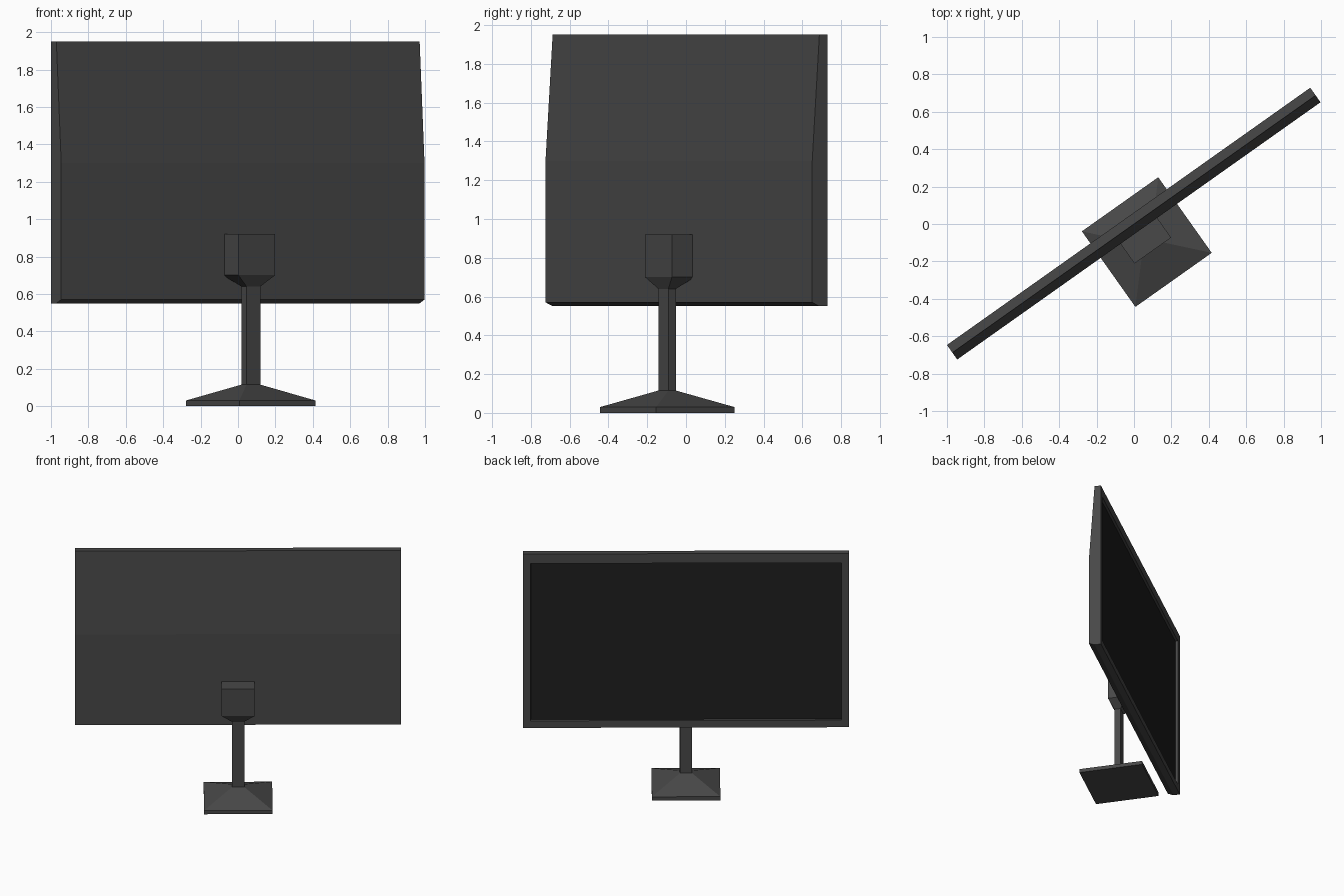
import bpy
import bmesh
from math import radians

TURN = radians(35.3)   # the whole display is swivelled about z

cube = bpy.data.objects.get("Cube")
if cube:
    bpy.data.objects.remove(cube, do_unlink=True)


def make_material(name, value):
    mat = bpy.data.materials.new(name)
    mat.use_nodes = True
    colour = (value, value, value, 1)
    mat.diffuse_color = colour
    bsdf = mat.node_tree.nodes["Principled BSDF"]
    bsdf.inputs["Base Color"].default_value = colour
    bsdf.inputs["Roughness"].default_value = 0.6
    return mat


plastic = make_material("dark grey plastic", 0.065)
glass = make_material("black screen", 0.013)


def add_object(name, bm, *materials):
    bmesh.ops.recalc_face_normals(bm, faces=bm.faces)
    mesh = bpy.data.meshes.new(name)
    bm.to_mesh(mesh)
    bm.free()
    for mat in materials:
        mesh.materials.append(mat)
    obj = bpy.data.objects.new(name, mesh)
    obj.rotation_euler.z = TURN
    bpy.context.collection.objects.link(obj)
    return obj


def loft(bm, rings):
    """Join rings of points with quads and cap both ends."""
    rows = [[bm.verts.new(p) for p in ring] for ring in rings]
    for low, high in zip(rows, rows[1:]):
        for i in range(len(low)):
            j = (i + 1) % len(low)
            bm.faces.new((low[i], low[j], high[j], high[i]))
    bm.faces.new(rows[0][::-1])
    bm.faces.new(rows[-1])


def rect(half_width, y0, y1, z):
    return [(-half_width, y0, z), (half_width, y0, z),
            (half_width, y1, z), (-half_width, y1, z)]


def lofted_part(name, rings):
    bm = bmesh.new()
    loft(bm, rings)
    return add_object(name, bm, plastic)


# Display housing: side profile (y, z) run along the width
profile = [(0.05, 0.55), (0, 0.55), (-0.045, 0.57),
           (-0.045, 1.3), (0, 1.95), (0.05, 1.95)]
bm = bmesh.new()
loft(bm, [[(x, y, z) for y, z in profile] for x in (-1.19, 1.19)])
bmesh.ops.recalc_face_normals(bm, faces=bm.faces)

# Recessed screen, with a slightly deeper bezel along the top
screen = max(bm.faces, key=lambda f: f.calc_center_median().y)
bmesh.ops.inset_individual(bm, faces=[screen], thickness=0.08)
for v in screen.verts:
    if v.co.z > 1:
        v.co.z -= 0.02
bmesh.ops.inset_individual(bm, faces=[screen], thickness=0.001, depth=-0.02)
screen.material_index = 1
add_object("display_housing", bm, plastic, glass)

# Stand: foot, pole and mount share the pole's rectangle
POLE = (0.045, -0.143, -0.095)
FOOT = (0.25, -0.366, 0.129)
MOUNT = (0.12, -0.174, -0.03)

lofted_part("stand_foot", [rect(*FOOT, 0), rect(*FOOT, 0.03), rect(*POLE, 0.115)])
lofted_part("stand_pole", [rect(*POLE, 0.1), rect(*POLE, 0.66)])
lofted_part("mount_block", [rect(*POLE, 0.64), rect(*MOUNT, 0.7), rect(*MOUNT, 0.92)])
